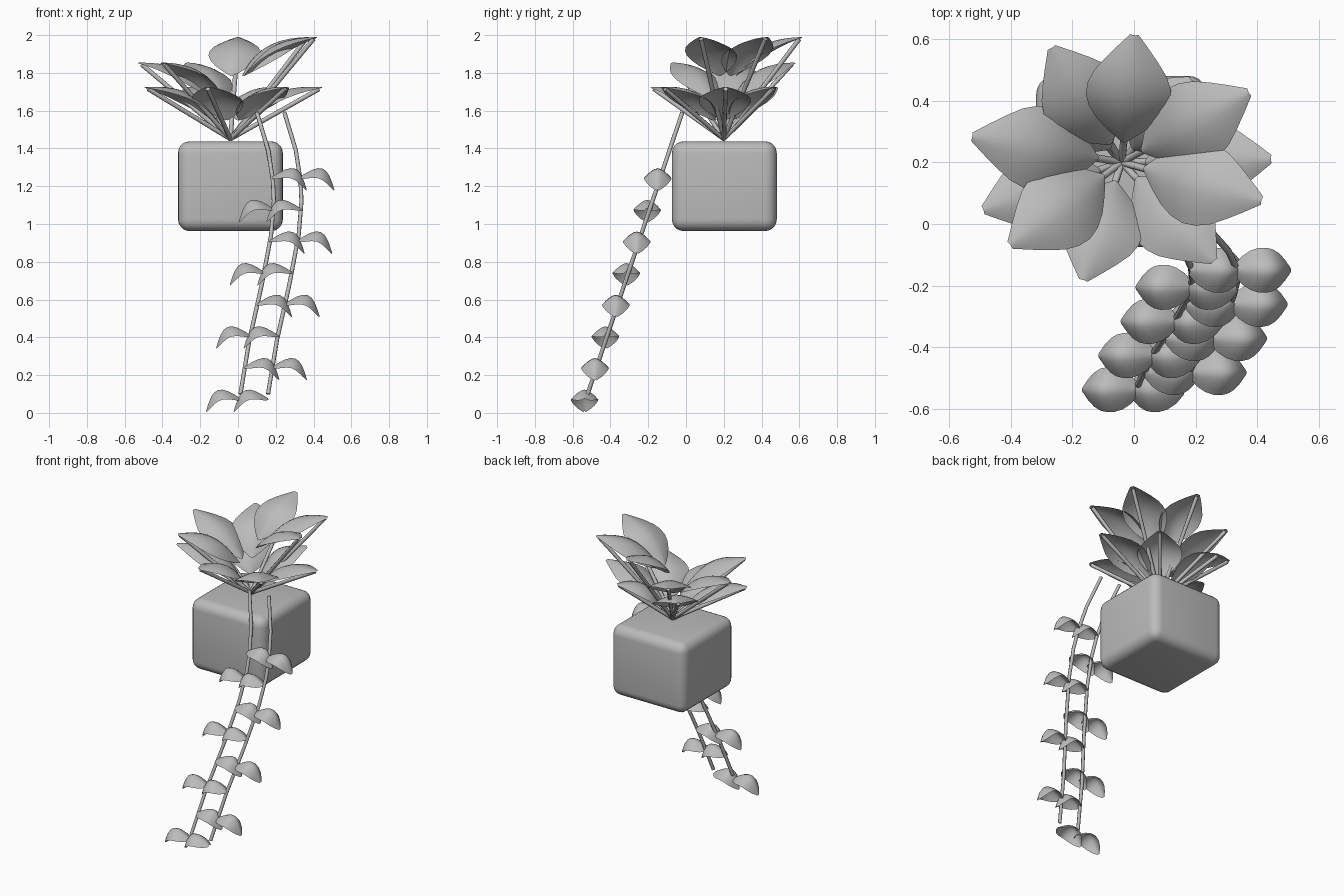
import bpy, bmesh, math
from mathutils import Vector

cube = bpy.data.objects.get("Cube")
if cube:
    bpy.data.objects.remove(cube)

grey = bpy.data.materials.new("plain grey")
grey.use_nodes = True
grey.diffuse_color = (0.5, 0.5, 0.5, 1)
grey.node_tree.nodes["Principled BSDF"].inputs["Base Color"].default_value = (0.5, 0.5, 0.5, 1)


def finish(name, bm, angle=50):
    """Turn a bmesh into a smooth-shaded object."""
    mesh = bpy.data.meshes.new(name)
    bm.to_mesh(mesh)
    bm.free()
    mesh.materials.append(grey)
    ob = bpy.data.objects.new(name, mesh)
    bpy.context.collection.objects.link(ob)
    bpy.ops.object.select_all(action='DESELECT')
    ob.select_set(True)
    bpy.context.view_layer.objects.active = ob
    bpy.ops.object.shade_smooth_by_angle(angle=math.radians(angle))
    return ob


def tube(name, points, radius):
    """Round stem swept along a list of points."""
    bm = bmesh.new()
    rings = []
    sides = 8
    for i, p in enumerate(points):
        d = (points[min(i + 1, len(points) - 1)] - points[max(i - 1, 0)]).normalized()
        a = d.cross(Vector((0, 1, 0))).normalized()
        b = d.cross(a)
        angles = [math.tau * k / sides for k in range(sides)]
        rings.append([bm.verts.new(p + radius * (a * math.cos(t) + b * math.sin(t))) for t in angles])
    for r, q in zip(rings, rings[1:]):
        for k in range(sides):
            n = (k + 1) % sides
            bm.faces.new((r[k], r[n], q[n], q[k]))
    bm.faces.new(rings[0])
    bm.faces.new(rings[-1])
    bmesh.ops.recalc_face_normals(bm, faces=bm.faces)
    return finish(name, bm)


def leaf(name, start, tip, widths, half_width, bulge, droop):
    """Arched leaf blade from start to tip, its sides curving down."""
    axis = tip - start
    side = Vector((0, 0, 1)).cross(axis).normalized()
    up = axis.cross(side).normalized()
    bm = bmesh.new()
    rows = []
    last = len(widths) - 1
    for i, w in enumerate(widths):
        u = i / last
        mid = start + axis * u + up * bulge * math.sin(math.pi * u)
        row = []
        for k in range(-4, 5):
            v = k / 4
            row.append(bm.verts.new(mid + side * v * w * half_width - up * droop * w * abs(v) ** 1.6))
        rows.append(row)
    for r, q in zip(rows, rows[1:]):
        for k in range(8):
            bm.faces.new((r[k], q[k], q[k + 1], r[k + 1]))
    bmesh.ops.recalc_face_normals(bm, faces=bm.faces)
    bm.normal_update()
    if sum(f.normal.z for f in bm.faces) < 0:
        bmesh.ops.reverse_faces(bm, faces=bm.faces)
    return finish(name, bm)


# Rounded block pot
bm = bmesh.new()
bmesh.ops.create_cube(bm, size=1)
for v in bm.verts:
    v.co = Vector((v.co.x * 0.555 - 0.04, v.co.y * 0.555 + 0.203, v.co.z * 0.475 + 1.2))
bmesh.ops.bevel(bm, geom=bm.edges[:], offset=0.062, segments=5, profile=0.5, affect='EDGES')
finish("pot", bm)

# Rosette: three tiers of leaves, each with a straight stem to its tip
BROAD = [0.04, 0.4, 0.7, 0.9, 1, 0.98, 0.86, 0.64, 0.38, 0.1]
base = Vector((-0.04, 0.2, 1.45))
tiers = {
    "upper": (1.98, 0.195, [(0, 0.60), (0.36, 0.42), (0.40, 0.08)]),
    "middle": (1.845, 0.19, [(-0.26, 0.56), (-0.51, 0.28), (-0.39, -0.06)]),
    "lower": (1.715, 0.165, [(-0.16, -0.17), (0.25, -0.11), (0.43, 0.21),
                             (0.18, 0.46), (-0.27, 0.47), (-0.475, 0.05)]),
}
for tier, (z, drop, tips) in tiers.items():
    for i, (x, y) in enumerate(tips):
        tip = Vector((x, y, z))
        out = tip - base
        out.z = 0
        start = tip - out * 0.84 - Vector((0, 0, drop))
        end = tip + out * 0.03 + Vector((0, 0, 0.01))
        leaf(f"{tier}_leaf_{i + 1}", start, end, BROAD, 0.138, 0.065, 0.045)
        tube(f"{tier}_stem_{i + 1}", [base, tip], 0.012)

# Two trailing vines with leaves alternating left and right
ROUND = [0.2, 0.62, 0.87, 0.99, 1, 0.93, 0.76, 0.48, 0.1]
path = [(0.10, 1.59), (0.16, 1.39), (0.185, 1.23), (0.19, 1.12), (0.175, 0.94),
        (0.125, 0.675), (0.06, 0.385), (0.013, 0.1)]


def vine_x(z):
    for (x1, z1), (x2, z2) in zip(path, path[1:]):
        if z >= z2:
            break
    return x1 + (x2 - x1) * (z - z1) / (z2 - z1)


for name, shift in (("right", 0), ("left", 0.146)):
    points = [Vector((x + shift, -0.02 - (1.59 - z) * 0.336, z)) for x, z in path]
    tube(f"{name}_vine", points, 0.011)
    for i in range(8):
        z = 1.25 - 0.1675 * i
        y = -0.15 - 0.0553 * i
        x = vine_x(max(z, 0.1)) + shift
        way = 1 if i % 2 == 0 else -1
        leaf(f"{name}_vine_leaf_{i + 1}", Vector((x, y, z)),
             Vector((x + way * 0.182, y, z - 0.068)), ROUND, 0.073, 0.082, 0.055)
